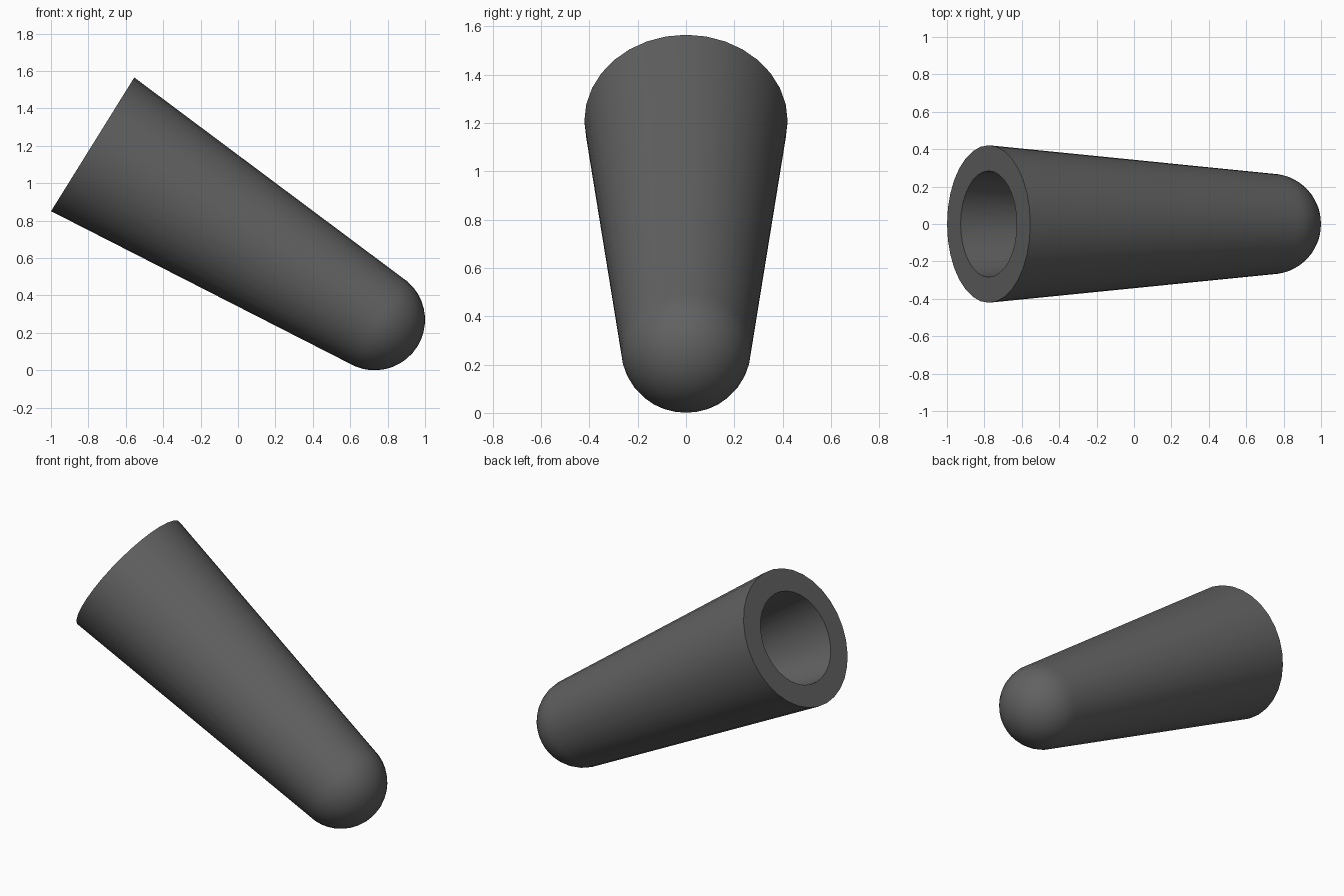
import bpy, bmesh, math
from mathutils import Matrix, Vector

if "Cube" in bpy.data.objects:
    bpy.data.objects.remove(bpy.data.objects["Cube"])

SEGS, RINGS = 32, 10
TIP = Vector((0.73, 0, 0.27))         # centre of the domed end
MOUTH = Vector((-0.777, 0, 1.208))    # centre of the open end
L = (MOUTH - TIP).length
R_TIP, R_MOUTH, R_HOLE, R_IN = 0.27, 0.421, 0.284, 0.135


def dome(r):
    """Quarter circle (radius, height) from the equator to just before the pole."""
    steps = [i * math.pi / 2 / RINGS for i in range(RINGS)]
    return [(r * math.cos(a), -r * math.sin(a)) for a in steps]


# Profile along the axis: outer dome, tapered wall, flat rim, tapered bore, bore end
profile = ([(0, -R_TIP)] + dome(R_TIP)[::-1] + [(R_MOUTH, L), (R_HOLE, L)]
           + dome(R_IN) + [(0, -R_IN)])

bm = bmesh.new()
verts = [bm.verts.new((r, 0, h)) for r, h in profile]
edges = [bm.edges.new(pair) for pair in zip(verts, verts[1:])]
bmesh.ops.spin(bm, geom=verts + edges, cent=(0, 0, 0), axis=(0, 0, 1),
               angle=math.tau, steps=SEGS, use_duplicate=False)
bmesh.ops.remove_doubles(bm, verts=bm.verts, dist=1e-4)
bmesh.ops.recalc_face_normals(bm, faces=bm.faces)

# Lean the sleeve so its axis runs from the dome to the open mouth
axis = MOUTH - TIP
tilt = Matrix.Rotation(math.atan2(axis.x, axis.z), 4, 'Y')
bm.transform(Matrix.Translation(TIP) @ tilt)

mesh = bpy.data.meshes.new("tapered_sleeve")
bm.to_mesh(mesh)
bm.free()
sleeve = bpy.data.objects.new("tapered_sleeve", mesh)
bpy.context.collection.objects.link(sleeve)

# Dark grey body
mat = bpy.data.materials.new("dark_grey")
mat.diffuse_color = (0.12, 0.12, 0.12, 1)
mat.use_nodes = True
mat.node_tree.nodes["Principled BSDF"].inputs["Base Color"].default_value = mat.diffuse_color
mesh.materials.append(mat)

bpy.context.view_layer.objects.active = sleeve
sleeve.select_set(True)
bpy.ops.object.shade_smooth_by_angle(angle=math.radians(30))
